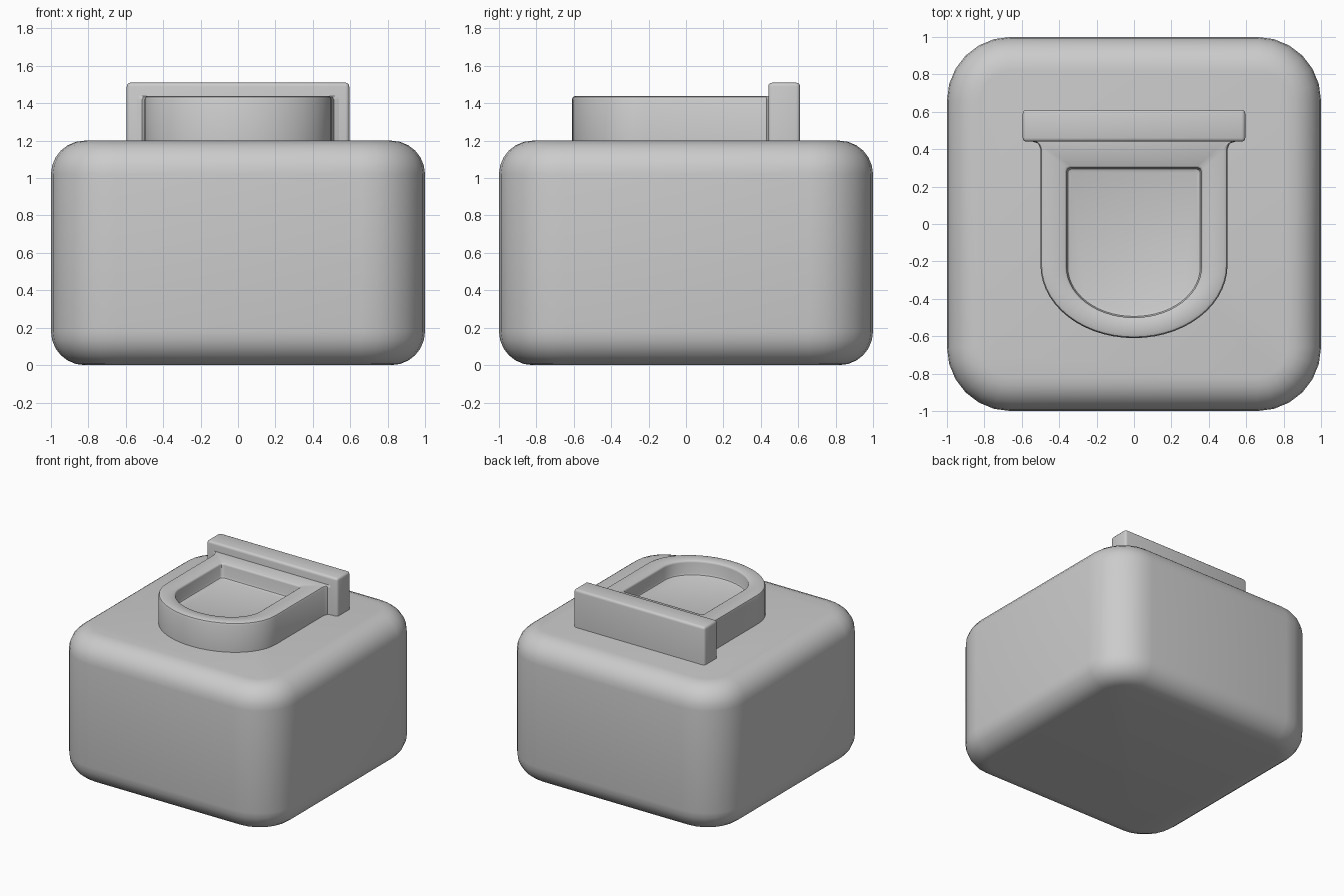
import bpy, bmesh, math

if "Cube" in bpy.data.objects:
    bpy.data.objects.remove(bpy.data.objects["Cube"])


def loft(name, loops):
    """Skin a stack of equal-length closed loops and cap both ends."""
    bm = bmesh.new()
    rings = [[bm.verts.new(p) for p in loop] for loop in loops]
    n = len(rings[0])
    for a, b in zip(rings, rings[1:]):
        for i in range(n):
            j = (i + 1) % n
            bm.faces.new((a[i], a[j], b[j], b[i]))
    bm.faces.new(rings[0][::-1])
    bm.faces.new(rings[-1])
    bmesh.ops.recalc_face_normals(bm, faces=bm.faces)
    return finish(name, bm)


def finish(name, bm):
    mesh = bpy.data.meshes.new(name)
    bm.to_mesh(mesh)
    bm.free()
    ob = bpy.data.objects.new(name, mesh)
    bpy.context.collection.objects.link(ob)
    return ob


def smooth(ob, angle=40):
    bpy.ops.object.select_all(action='DESELECT')
    ob.select_set(True)
    bpy.context.view_layer.objects.active = ob
    bpy.ops.object.shade_smooth_by_angle(angle=math.radians(angle))


def rounded_square(half, r, z, seg=6):
    pts = []
    for k, (sx, sy) in enumerate([(1, 1), (-1, 1), (-1, -1), (1, -1)]):
        for i in range(seg + 1):
            t = math.pi / 2 * (k + i / seg)
            pts.append((sx * (half - r) + r * math.cos(t),
                        sy * (half - r) + r * math.sin(t), z))
    return pts


def d_loop(a, b, cy, corner, z, seg=28):
    """D outline: elliptical front, straight sides, given back corner points."""
    right = [(x, y, z) for x, y in corner]
    arc = [(a * math.cos(t), cy - b * math.sin(t), z)
           for t in (math.pi * i / seg for i in range(seg + 1))]
    left = [(-x, y, z) for x, y, z in reversed(right)]
    return right + arc + left


# Body: block with wide vertical corners and softer top and bottom edges
R, E, SEG = 0.34, 0.18, 6
profile = [(E * (1 - math.sin(t)), E * (1 - math.cos(t)))
           for t in (math.pi / 2 * i / SEG for i in range(SEG + 1))]
bottom = [rounded_square(1 - i, R - i, z) for i, z in profile]
top = [rounded_square(1 - i, R - i, 1.2 - z) for i, z in reversed(profile)]
body = loft("body", bottom + top)
smooth(body)


# Raised seat: D-shaped rim with flared back corners and a sunken floor
def outer(inset, z):
    corner = [(0.54 - inset, 0.46), (0.54 - inset, 0.44), (0.512 - inset, 0.43),
              (0.5 - inset, 0.40)]
    return d_loop(0.5 - inset, 0.39 - inset, -0.22, corner, z)


def inner(grow, z):
    corner = [(0.33 + grow, 0.30 + grow), (0.34 + grow, 0.30 + grow),
              (0.354 + grow, 0.294 + grow), (0.36 + grow, 0.28 + grow)]
    return d_loop(0.36 + grow, 0.27 + grow, -0.23, corner, z)


seat = loft("seat", [
    outer(0, 1.19), outer(0, 1.42), outer(0.006, 1.434), outer(0.02, 1.44),
    inner(0.01, 1.44), inner(0.003, 1.435), inner(0, 1.425),
    inner(0, 1.34), inner(-0.006, 1.326), inner(-0.02, 1.32)])
smooth(seat)

# Back plate: thin bevelled slab behind the seat
bm = bmesh.new()
bmesh.ops.create_cube(bm, size=1)
bmesh.ops.scale(bm, vec=(1.19, 0.17, 0.32), verts=bm.verts)
bmesh.ops.translate(bm, vec=(0, 0.525, 1.35), verts=bm.verts)
bmesh.ops.bevel(bm, geom=[e for e in bm.edges if max(v.co.z for v in e.verts) > 1.4],
                offset=0.02, segments=3, profile=0.5, affect='EDGES')
back_plate = finish("back_plate", bm)
smooth(back_plate)
